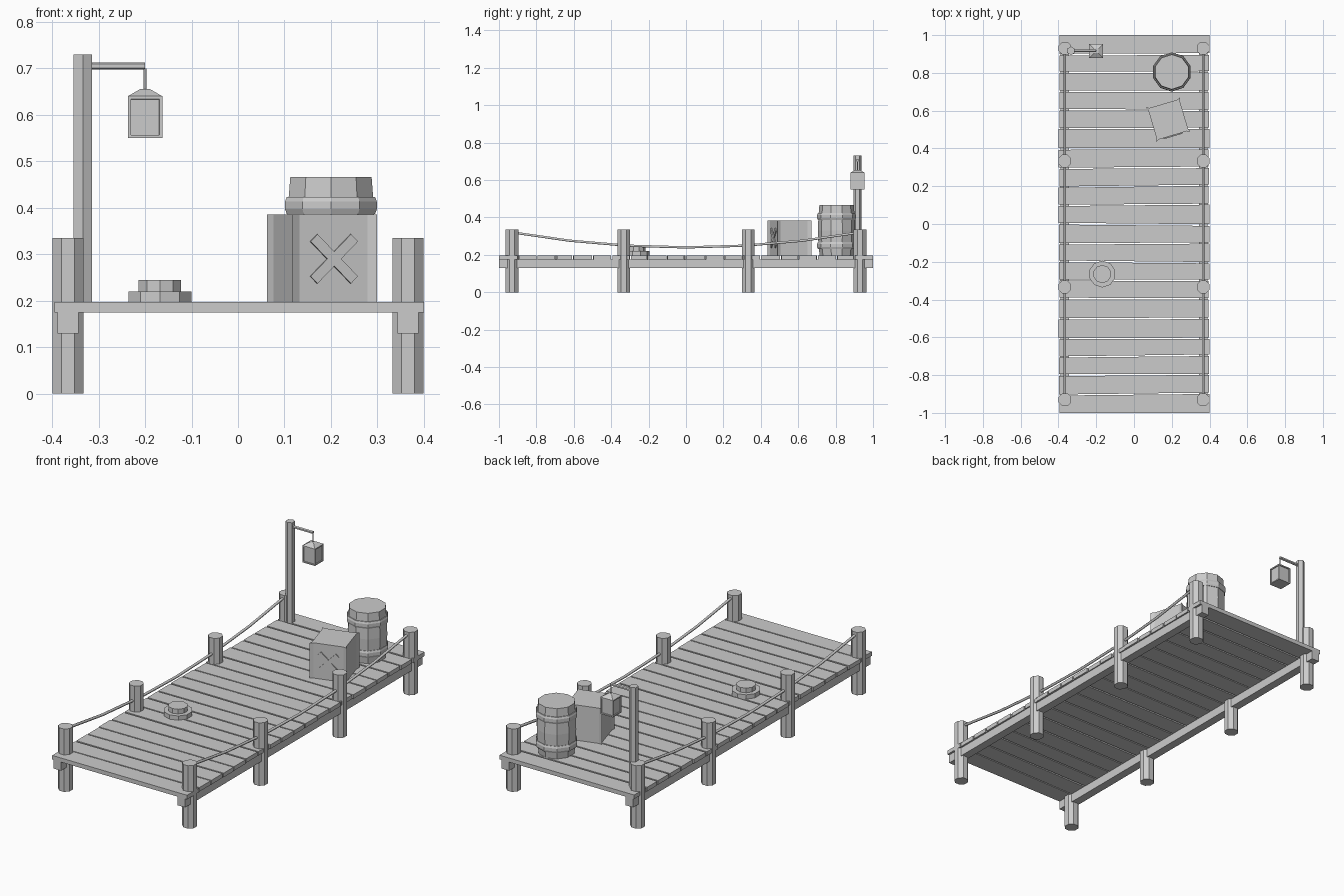
import bpy, bmesh, math, random
from mathutils import Matrix, Vector

if "Cube" in bpy.data.objects:
    bpy.data.objects.remove(bpy.data.objects["Cube"])

random.seed(4)
GREY = (0.6, 0.6, 0.6, 1)
mat = bpy.data.materials.new("plain grey")
mat.use_nodes = True
mat.diffuse_color = GREY
mat.node_tree.nodes["Principled BSDF"].inputs["Base Color"].default_value = GREY


def finish(name, bm):
    bmesh.ops.recalc_face_normals(bm, faces=bm.faces)
    me = bpy.data.meshes.new(name)
    bm.to_mesh(me)
    bm.free()
    me.materials.append(mat)
    ob = bpy.data.objects.new(name, me)
    bpy.context.collection.objects.link(ob)
    return ob


def prism(name, outline, z0, z1):
    """Extrude a flat outline from z0 to z1."""
    bm = bmesh.new()
    face = bm.faces.new([bm.verts.new((x, y, z0)) for x, y in outline])
    ext = bmesh.ops.extrude_face_region(bm, geom=[face])["geom"]
    top = [v for v in ext if isinstance(v, bmesh.types.BMVert)]
    bmesh.ops.translate(bm, verts=top, vec=(0, 0, z1 - z0))
    return finish(name, bm)


def ring(sides, r, turn=0.0):
    return [(r * math.cos(turn + math.tau * i / sides),
             r * math.sin(turn + math.tau * i / sides)) for i in range(sides)]


def lathe(name, profile, sides, turn, loc):
    """Stack of rings given as (radius, height), capped at both ends."""
    bm = bmesh.new()
    rows = [[bm.verts.new((x, y, z)) for x, y in ring(sides, r, turn)] for r, z in profile]
    for a, b in zip(rows, rows[1:]):
        for i in range(sides):
            j = (i + 1) % sides
            bm.faces.new((a[i], a[j], b[j], b[i]))
    bm.faces.new(rows[0])
    bm.faces.new(rows[-1])
    ob = finish(name, bm)
    ob.location = loc
    return ob


def cylinder(name, sides, r, z0, z1, loc, turn=0.0):
    return lathe(name, [(r, z0), (r, z1)], sides, turn, (loc[0], loc[1], 0))


def box(name, size, loc, rot=Matrix()):
    bm = bmesh.new()
    bmesh.ops.create_cube(bm, size=1, matrix=rot @ Matrix.Diagonal((*size, 1)))
    ob = finish(name, bm)
    ob.location = loc
    return ob


# Deck planks, each cut slightly out of square
DECK = 0.197
N = 20
gaps = [[-1 + 2 * i / N + random.uniform(-0.006, 0.006) * (0 < i < N) for i in range(N + 1)]
        for side in range(2)]
for i in range(N):
    g = [random.uniform(0.002, 0.006) for k in range(4)]
    if i == 0:
        g[0] = g[1] = 0
    if i == N - 1:
        g[2] = g[3] = 0
    l, r = (0.4 - random.uniform(0, 0.006) for k in range(2))
    prism(f"plank_{i + 1}", [(-l, gaps[0][i] + g[0]), (r, gaps[1][i] + g[1]),
                             (r, gaps[1][i + 1] - g[2]), (-l, gaps[0][i + 1] - g[3])],
          0.175, DECK)

# Side beams, posts and sagging ropes
for sx, side in ((1, "left"), (-1, "right")):
    x = sx * 0.366
    box(f"beam_{side}", (0.045, 2, 0.046), (x, 0, 0.152))
    for k, y in enumerate((-0.93, -0.333, 0.333, 0.93)):
        cylinder(f"post_{side}_{k + 1}", 8, 0.0365, 0, 0.335, (x, y), math.pi / 8)
    cu = bpy.data.curves.new(f"rope_{side}", "CURVE")
    cu.dimensions = "3D"
    cu.bevel_depth = 0.007
    cu.bevel_resolution = 1
    cu.use_fill_caps = True
    sp = cu.splines.new("POLY")
    sp.points.add(6)
    for k, p in enumerate(sp.points):
        t = k / 3 - 1
        p.co = (x, 0.93 * t, 0.24 + 0.08 * t * t, 1)
    cu.materials.append(mat)
    bpy.context.collection.objects.link(bpy.data.objects.new(f"rope_{side}", cu))

# Lamp pole with arm
LY = 0.917
cylinder("lamp_pole", 6, 0.0225, DECK, 0.73, (-0.334, LY), math.pi / 6)
arm = lathe("lamp_arm", [(0.008, 0), (0.008, 0.134)], 6, 0, (-0.334, LY, 0.705))
arm.rotation_euler = (0, math.pi / 2, 0)
cylinder("lamp_hanger", 6, 0.0035, 0.65, 0.7, (-0.2, LY))

# Lantern body with recessed panes, and its roof
bm = bmesh.new()
bmesh.ops.create_cube(bm, size=1, matrix=Matrix.Diagonal((0.074, 0.074, 0.09, 1)))
bm.normal_update()
panes = [f for f in bm.faces if abs(f.normal.z) < 0.5]
bmesh.ops.inset_individual(bm, faces=panes, thickness=0.009, depth=0)
bmesh.ops.inset_individual(bm, faces=panes, thickness=0.0005, depth=-0.005)
finish("lantern_body", bm).location = (-0.2, LY, 0.595)
S2 = math.sqrt(2)
lathe("lantern_roof", [(0.037 * S2, 0.64), (0.011 * S2, 0.655)], 4, math.pi / 4, (-0.2, LY, 0))

# Barrel with two hoops
BAR = (0.2, 0.805, 0)
lathe("barrel", [(0.09, DECK), (0.097, 0.25), (0.1, 0.33), (0.097, 0.405), (0.092, 0.466)],
      10, math.pi / 2, BAR)
for name, z in (("hoop_lower", 0.25), ("hoop_upper", 0.405)):
    lathe(name, [(0.1, z - 0.018), (0.104, z - 0.008), (0.104, z + 0.008), (0.1, z + 0.018)],
          10, math.pi / 2, BAR)

# Crate with raised corners and a cross on its front
H = 0.095
side = [(-H, -H), (-H * 0.8, -H + 0.008), (H * 0.8, -H + 0.008)]
outline = []
for q in range(4):
    c, s = math.cos(q * math.pi / 2), math.sin(q * math.pi / 2)
    outline += [(c * x - s * y, s * x + c * y) for x, y in side]
turn = math.radians(16.5)
CRATE = Vector((0.181, 0.553, 0))
crate = prism("crate", outline, DECK, 0.385)
crate.location = CRATE
crate.rotation_euler.z = turn
spin = Matrix.Rotation(turn, 4, "Z")
for name, a in (("cross_bar_a", 45), ("cross_bar_b", -45)):
    box(name, (0.128, 0.012, 0.022), CRATE + spin @ Vector((0, -H + 0.008, 0.29)),
        spin @ Matrix.Rotation(math.radians(a), 4, "Y"))

# Coiled rope on the deck
for name, r, z0, z1 in (("coil_lower", 0.071, DECK, 0.22), ("coil_upper", 0.048, 0.22, 0.245)):
    cylinder(name, 10, r, z0, z1, (-0.168, -0.265), math.pi / 10)
